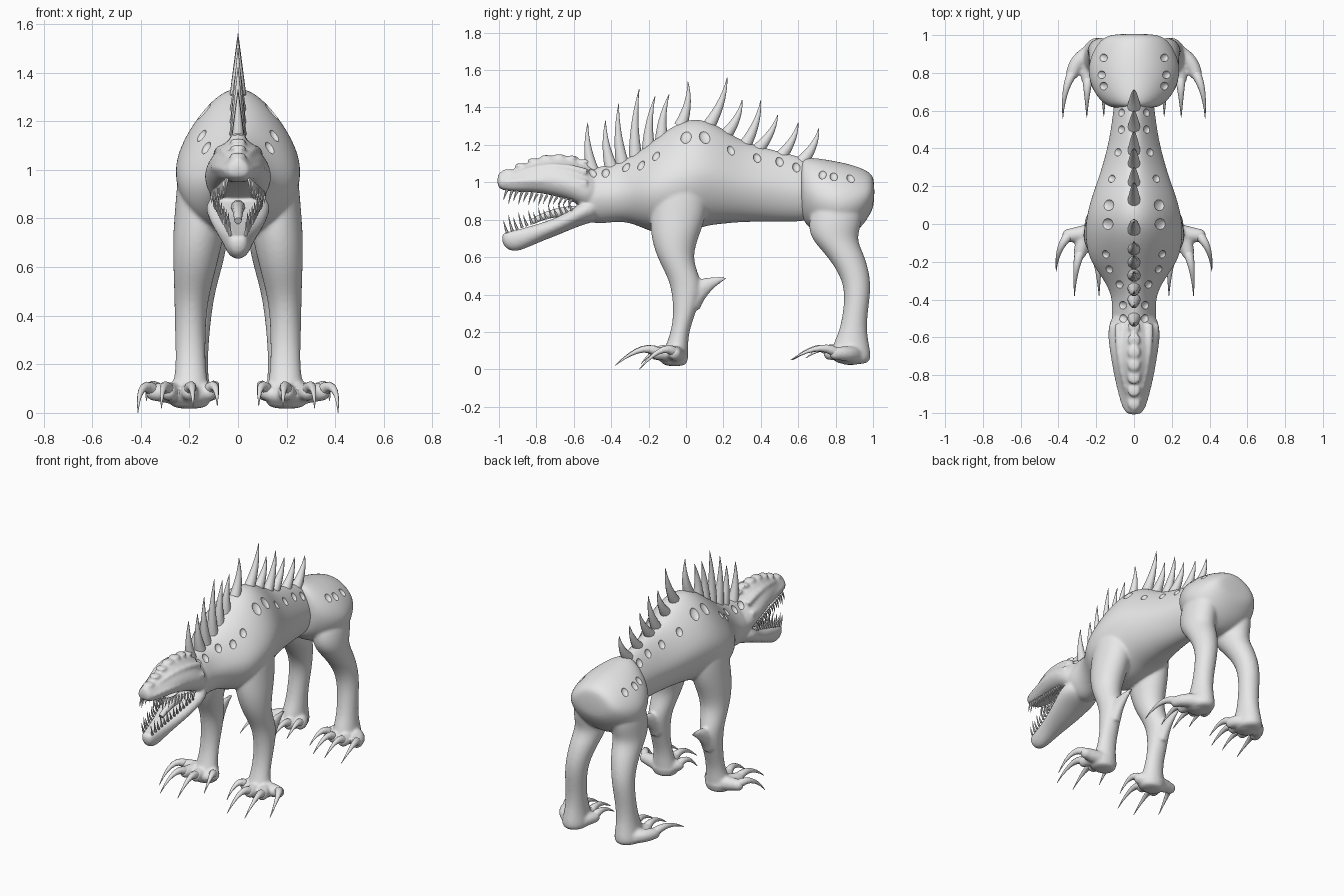
import bpy, bmesh, math
from mathutils import Vector, Matrix

cube = bpy.data.objects.get("Cube")
if cube:
    bpy.data.objects.remove(cube, do_unlink=True)

hide = bpy.data.materials.new("grey_hide")
hide.use_nodes = True
hide.diffuse_color = (0.8, 0.8, 0.8, 1)
hide.node_tree.nodes["Principled BSDF"].inputs["Base Color"].default_value = (0.8, 0.8, 0.8, 1)


def activate(obj):
    bpy.ops.object.select_all(action='DESELECT')
    obj.select_set(True)
    bpy.context.view_layer.objects.active = obj


def apply(obj, kind, **settings):
    """Add a modifier, set it up and apply it."""
    activate(obj)
    mod = obj.modifiers.new("step", kind)
    for key, value in settings.items():
        setattr(mod, key, value)
    bpy.ops.object.modifier_apply(modifier=mod.name)


def finish(bm, name, subdiv=0):
    """Turn a bmesh into a smooth object, with optional subdivision."""
    bmesh.ops.recalc_face_normals(bm, faces=bm.faces)
    mesh = bpy.data.meshes.new(name)
    bm.to_mesh(mesh)
    bm.free()
    mesh.materials.append(hide)
    obj = bpy.data.objects.new(name, mesh)
    bpy.context.collection.objects.link(obj)
    activate(obj)
    if subdiv:
        apply(obj, 'SUBSURF', levels=subdiv)
    bpy.ops.object.shade_smooth_by_angle(angle=math.radians(45))
    return obj


def fuse(parts, name):
    """Melt overlapping parts into one continuous skin."""
    activate(parts[0])
    for part in parts:
        part.select_set(True)
    bpy.ops.object.join()
    obj = parts[0]
    obj.name = name
    apply(obj, 'REMESH', mode='VOXEL', voxel_size=.009, use_smooth_shade=True)
    apply(obj, 'SMOOTH', factor=.5, iterations=6)
    return obj


def skin(bm, rings):
    """Bridge rings of points and cap both ends."""
    loops = [[bm.verts.new(p) for p in ring] for ring in rings]
    n = len(loops[0])
    for a, b in zip(loops, loops[1:]):
        for i in range(n):
            bm.faces.new((a[i], a[(i + 1) % n], b[(i + 1) % n], b[i]))
    bm.faces.new(loops[0])
    bm.faces.new(loops[-1])


ANGLES = [math.tau * i / 16 for i in range(16)]
GROW = 1.03  # makes up for subdivision and smoothing shrinkage


def trunk(name, sections, pinch=0.0, dent_top=0.0, dent_low=0.0):
    """Loft along y from (y, half width, bottom, top)."""
    rings = []
    for y, w, low, top in sections:
        ring = []
        for t in ANGLES:
            c, s = math.cos(t), math.sin(t)
            dent = dent_top if s > 0 else dent_low
            x = w * c * (1 - pinch * max(0, s))
            z = (low + top) / 2 + (top - low) / 2 * s * (1 - dent * s ** 4) * GROW
            ring.append((x * GROW, y, z))
        rings.append(ring)
    bm = bmesh.new()
    skin(bm, rings)
    return finish(bm, name, 2)


def limb(name, sections, side):
    """Loft along z from (z, front-to-back span, inner-to-outer span)."""
    rings = []
    for z, y0, y1, x0, x1 in sections:
        rings.append([(side * ((x0 + x1) / 2 + (x1 - x0) / 2 * GROW * math.cos(t)),
                       (y0 + y1) / 2 + (y1 - y0) / 2 * GROW * math.sin(t), z) for t in ANGLES])
    bm = bmesh.new()
    skin(bm, rings)
    return finish(bm, name, 2)


def horn(bm, base, ctrl, tip, r0, r1=0.0015, flat=1.0, steps=7, n=10):
    """Tapered tube along a quadratic curve."""
    base, ctrl, tip = Vector(base), Vector(ctrl), Vector(tip)
    across = (tip - base).cross(ctrl - base)
    across = across.normalized() if across.length > 1e-6 else (tip - base).orthogonal().normalized()
    rings = []
    for i in range(steps + 1):
        u = i / steps
        p = base * (1 - u) ** 2 + ctrl * 2 * u * (1 - u) + tip * u * u
        tangent = ((ctrl - base) * (1 - u) + (tip - ctrl) * u).normalized()
        other = tangent.cross(across)
        r = r0 + (r1 - r0) * u
        rings.append([p + across * r * flat * math.cos(math.tau * k / n)
                      + other * r * math.sin(math.tau * k / n) for k in range(n)])
    skin(bm, rings)


def blob(bm, centre, size, rotation=Matrix()):
    m = Matrix.Translation(centre) @ rotation @ Matrix.Diagonal((*size, 1))
    bmesh.ops.create_uvsphere(bm, u_segments=14, v_segments=8, radius=1, matrix=m)


# Torso, rump, head and jaw volumes
front_parts = [trunk("torso", [
    (-.56, .1, .84, 1.05), (-.5, .125, .77, 1.08), (-.4, .11, .79, 1.09), (-.3, .155, .79, 1.13),
    (-.2, .235, .74, 1.2), (-.1, .258, .72, 1.28), (0, .26, .73, 1.335), (.1, .24, .77, 1.335),
    (.2, .205, .78, 1.285), (.3, .17, .79, 1.215), (.45, .13, .79, 1.175), (.6, .11, .79, 1.14),
    (.7, .1, .8, 1.1)], pinch=.35)]
hind_parts = [trunk("rump", [
    (.61, .11, .84, 1.11), (.635, .16, .78, 1.13), (.69, .21, .73, 1.13), (.78, .245, .7, 1.115),
    (.86, .24, .7, 1.1), (.94, .205, .76, 1.075), (.985, .165, .83, 1.05),
    (1.008, .11, .88, 1.02)], pinch=.2)]
front_parts.append(trunk("upper_head", [
    (-.45, .09, .85, 1.06), (-.52, .135, .82, 1.09), (-.6, .14, .87, 1.12), (-.7, .125, .9, 1.14),
    (-.78, .107, .92, 1.13), (-.85, .09, .93, 1.095), (-.93, .07, .935, 1.065),
    (-.98, .055, .945, 1.06), (-1.01, .04, .965, 1.05)], pinch=.4, dent_low=.25))
front_parts.append(trunk("lower_jaw", [
    (-.45, .09, .8, .92), (-.53, .135, .78, .93), (-.6, .125, .755, .885), (-.68, .105, .72, .835),
    (-.76, .085, .69, .805), (-.84, .065, .655, .785), (-.9, .055, .63, .77),
    (-.95, .045, .635, .755), (-.985, .032, .67, .74)], dent_top=.4))

# Brow and cheek ridges with skull plates
bm = bmesh.new()
for side in (-1, 1):
    horn(bm, (side * .08, -.53, 1.05), (side * .085, -.72, 1.115), (side * .035, -.9, 1.05), .024, .012)
    horn(bm, (side * .11, -.53, .99), (side * .115, -.75, 1.02), (side * .048, -.97, 1.0), .024, .014)
for i in range(7):
    y = -.95 + i * .068
    z = 1.058 + .08 * math.sin(math.pi * min(1, (y + .95) / .53))
    blob(bm, (0, y, z), (.036, .036, .013))
front_parts.append(finish(bm, "head_ridges"))

# Legs, feet and claws
FRONT = [(1.12, -.12, .06, .07, .18), (1.02, -.17, .11, .05, .245), (.85, -.19, .12, .04, .257),
         (.72, -.19, .07, .06, .268), (.6, -.155, .03, .09, .265), (.5, -.1, .07, .115, .262),
         (.42, -.075, .09, .13, .26), (.3, -.065, .05, .135, .258), (.2, -.08, .015, .135, .255),
         (.12, -.11, .01, .125, .265), (.05, -.14, .01, .11, .285), (.015, -.12, 0, .13, .27)]
HIND = [(.95, .72, .93, .06, .21), (.8, .65, .95, .035, .238), (.7, .665, .905, .045, .235),
        (.62, .745, .95, .06, .237), (.5, .83, .985, .095, .24), (.4, .85, .985, .11, .245),
        (.3, .84, .97, .12, .248), (.2, .82, .965, .125, .252), (.12, .78, .98, .12, .265),
        (.06, .78, .99, .11, .28), (.025, .81, .97, .13, .26)]
# Claws as knuckle x, y then tip x, y, z
FRONT_CLAWS = [(.345, -.06, .412, -.25, 0), (.285, -.15, .315, -.38, .02),
               (.2, -.16, .185, -.38, .02), (.12, -.09, .085, -.24, .03)]
HIND_CLAWS = [(.325, .8, .377, .56, .05), (.245, .77, .25, .565, .05),
              (.165, .78, .16, .57, .05), (.11, .82, .085, .64, .06)]
for side, label in ((1, "left"), (-1, "right")):
    for part, group, sections, claws, heel_y in (
            ("front", front_parts, FRONT, FRONT_CLAWS, -.04),
            ("hind", hind_parts, HIND, HIND_CLAWS, .91)):
        group.append(limb(part + "_leg_" + label, sections, side))
        toes, nails = bmesh.new(), bmesh.new()
        blob(toes, (side * .2, heel_y - .03, .07), (.095, .085, .048))
        for kx, ky, tx, ty, tz in claws:
            horn(toes, (side * .2, heel_y, .075), (side * (.04 + kx * .8), heel_y - .02, .085),
                 (side * kx, ky, .085), .05, .036)
            blob(toes, (side * kx, ky, .085), (.036, .036, .036))
            horn(nails, (side * kx, ky, .09), (side * (kx + (tx - kx) * .95), (ky * 2 + ty) / 3, .15),
                 (side * tx, ty, tz), .029)
        group.append(finish(toes, part + "_foot_" + label))
        finish(nails, part + "_claws_" + label)
    # Elbow spur
    bm = bmesh.new()
    horn(bm, (side * .195, .01, .37), (side * .195, .09, .46), (side * .195, .22, .49), .085, .006, .65)
    front_parts.append(finish(bm, "elbow_spur_" + label))

front_body = fuse(front_parts, "front_body")
hind_body = fuse(hind_parts, "hind_body")

# Hide pits carved into both flanks
PITS = [(-.5, 1.05), (-.43, 1.05), (-.32, 1.08), (-.24, 1.09), (-.16, 1.14), (0, 1.24), (.1, 1.24),
        (.24, 1.17), (.38, 1.13), (.5, 1.11), (.59, 1.08), (.73, 1.04), (.79, 1.03), (.88, 1.02)]
bpy.context.view_layer.update()
for obj in (front_body, hind_body):
    bm = bmesh.new()
    for y, z in PITS:
        if (y > .65) != (obj is hind_body):
            continue
        for side in (-1, 1):
            hit, spot, normal, _ = obj.ray_cast(Vector((side, y, z)), Vector((-side, 0, 0)))
            if hit:
                size = .03 if -.1 < y < .2 else .021
                turn = normal.to_track_quat('Z', 'Y').to_matrix().to_4x4()
                blob(bm, spot, (size, size * 1.4, .014), turn)
    cutter = finish(bm, "pit_cutter")
    cutter.hide_render = True
    apply(obj, 'BOOLEAN', operation='DIFFERENCE', object=cutter, solver='EXACT')
    bpy.ops.object.shade_smooth_by_angle(angle=math.radians(40))
    bpy.data.objects.remove(cutter, do_unlink=True)

# Tongue
bm = bmesh.new()
horn(bm, (0, -.52, .84), (0, -.7, .86), (0, -.82, .79), .035, .015)
finish(bm, "tongue")

# Teeth
for name, x_ends, z_ends, rise in (("upper_teeth", (.046, .102), (.962, .91), -.07),
                                   ("lower_teeth", (.032, .092), (.73, .85), .08)):
    bm = bmesh.new()
    count = 14
    for side in (-1, 1):
        for i in range(count):
            u = i / (count - 1)
            y = -.955 + .345 * u
            x = side * (x_ends[0] + (x_ends[1] - x_ends[0]) * u)
            z = z_ends[0] + (z_ends[1] - z_ends[0]) * u
            h = rise * (1.1 - .4 * u) * (1 if i % 2 else .75)
            horn(bm, (x, y, z), (x * 1.1, y - .015, z + h / 2), (x * 1.05, y - .02, z + h),
                 .0085, .001, steps=4, n=6)
    finish(bm, name)

# Back spines as (base y, base z, tip y, tip z)
SPINES = [(-.5, 1.06, -.525, 1.32), (-.4, 1.08, -.43, 1.33), (-.34, 1.1, -.36, 1.42),
          (-.27, 1.14, -.25, 1.5), (-.2, 1.18, -.165, 1.46), (-.13, 1.23, -.09, 1.47),
          (-.03, 1.3, .01, 1.54), (.12, 1.3, .22, 1.56), (.21, 1.25, .3, 1.44),
          (.31, 1.19, .4, 1.44), (.38, 1.17, .49, 1.36), (.5, 1.13, .6, 1.32), (.62, 1.11, .71, 1.29)]
bm = bmesh.new()
for y0, z0, y1, z1 in SPINES:
    bow = .035 if y0 > -.1 else -.025
    horn(bm, (0, y0, z0), (0, (y0 + y1) / 2 + bow, (z0 + z1) / 2), (0, y1, z1), .037, flat=.95)
finish(bm, "back_spines")
